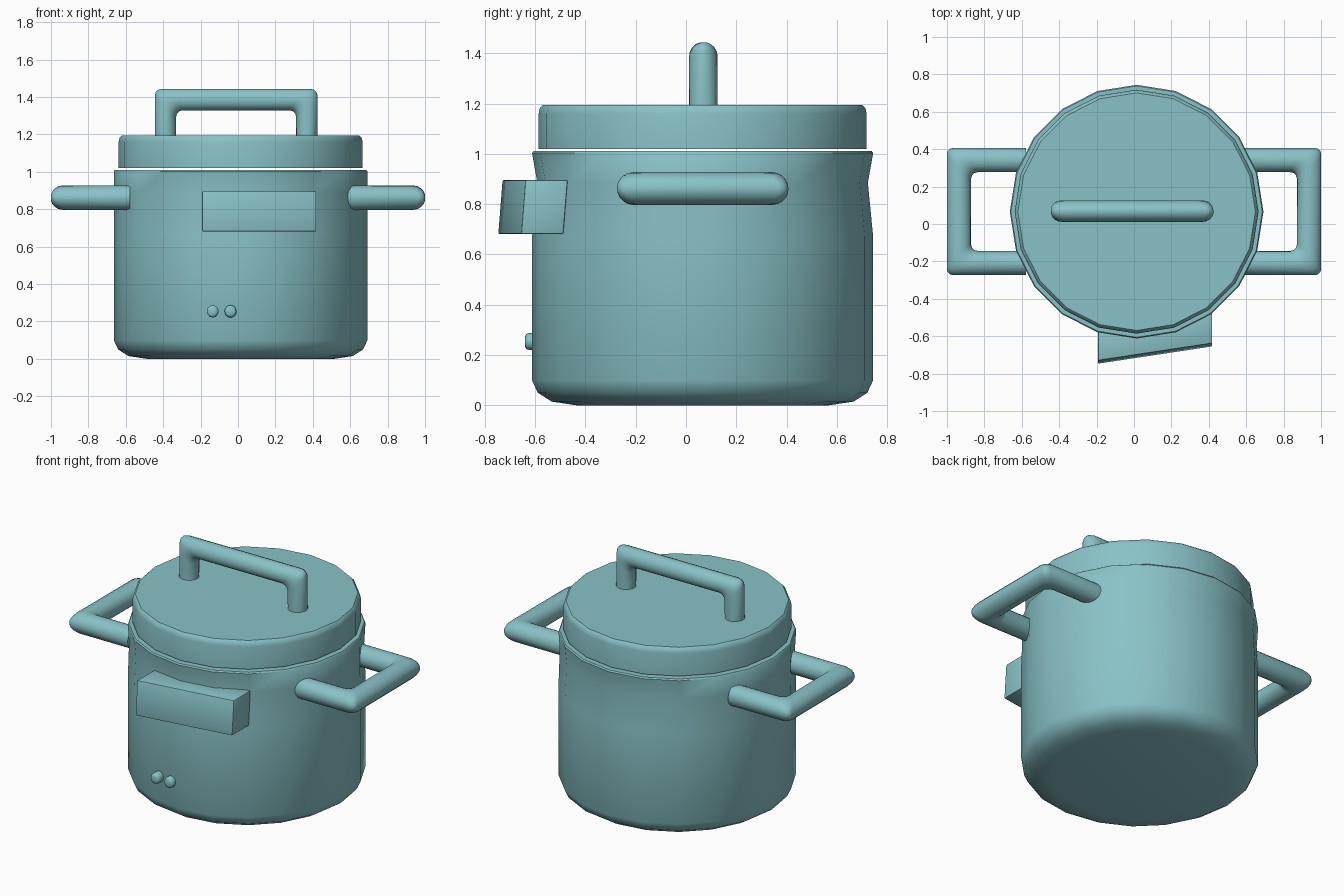
import bpy, bmesh
from math import sin, cos, pi, radians
from mathutils import Vector

if "Cube" in bpy.data.objects:
    bpy.data.objects.remove(bpy.data.objects["Cube"])

CX, CY = 0.014, 0.066
teal = bpy.data.materials.new("teal")
teal.diffuse_color = (0.25, 0.54, 0.57, 1)
teal.use_nodes = True
teal.node_tree.nodes["Principled BSDF"].inputs["Base Color"].default_value = teal.diffuse_color


def finish(name, bm, angle=40):
    bmesh.ops.recalc_face_normals(bm, faces=bm.faces)
    me = bpy.data.meshes.new(name)
    bm.to_mesh(me)
    bm.free()
    me.materials.append(teal)
    ob = bpy.data.objects.new(name, me)
    bpy.context.collection.objects.link(ob)
    bpy.ops.object.select_all(action='DESELECT')
    ob.select_set(True)
    bpy.context.view_layer.objects.active = ob
    bpy.ops.object.shade_smooth_by_angle(angle=radians(angle))
    return ob


def loft(bm, rings):
    """Skin closed rings of points and cap both ends; return the ring vertices."""
    vs = [[bm.verts.new(p) for p in r] for r in rings]
    n = len(vs[0])
    for a, b in zip(vs, vs[1:]):
        for i in range(n):
            j = (i + 1) % n
            bm.faces.new((a[i], a[j], b[j], b[i]))
    bm.faces.new(vs[0])
    bm.faces.new(vs[-1])
    return vs


def turned(name, profile, sides=20):
    """Profile entries: x radius, y radius, height."""
    bm = bmesh.new()
    loft(bm, [[(CX + rx * cos(2 * pi * i / sides), CY + ry * sin(2 * pi * i / sides), z)
               for i in range(sides)] for rx, ry, z in profile])
    return finish(name, bm)


def tube(name, corners, normal, r, soften=0.035, sides=20):
    """Round bar along a planar path, mitred corners softened by a bevel."""
    path = [Vector(c) for c in corners]
    nrm = Vector(normal)
    rings = []
    for k, p in enumerate(path):
        d0 = (p - path[k - 1]).normalized() if k else (path[1] - p).normalized()
        d1 = (path[k + 1] - p).normalized() if k < len(path) - 1 else d0
        t = (d0 + d1).normalized()
        side = nrm.cross(t) / t.dot(d0)
        rings.append([p + side * r * cos(2 * pi * i / sides) + nrm * r * sin(2 * pi * i / sides)
                      for i in range(sides)])
    bm = bmesh.new()
    vs = loft(bm, rings)
    edges = [bm.edges.get((ring[i - 1], ring[i])) for ring in vs[1:-1] for i in range(sides)]
    bmesh.ops.bevel(bm, geom=edges, offset=soften, offset_type='OFFSET', segments=3,
                    profile=0.5, affect='EDGES')
    return finish(name, bm, 50)


# Pot body with rounded base and slight waist below the rim, front and back
turned("pot_body", [(0.50, 0.50, 0), (0.60, 0.60, 0.015), (0.655, 0.655, 0.05),
                    (0.678, 0.678, 0.1), (0.678, 0.678, 0.67), (0.678, 0.657, 0.885),
                    (0.678, 0.678, 1.003), (0.672, 0.672, 1.011)])

# Lid
turned("lid", [(0.652, 0.652, 1.02), (0.652, 0.652, 1.16),
               (0.647, 0.647, 1.182), (0.635, 0.635, 1.194)])

# Lid handle
tube("lid_handle", [(-0.388, 0.069, 1.18), (-0.388, 0.069, 1.386),
                    (0.368, 0.069, 1.386), (0.368, 0.069, 1.18)], (0, 1, 0), 0.057)

# Side handles
for s, label in ((1, "right"), (-1, "left")):
    tube(label + "_side_handle",
         [(s * 0.577, -0.209, 0.862), (s * 0.936, -0.209, 0.862),
          (s * 0.936, 0.342, 0.862), (s * 0.577, 0.342, 0.862)], (0, 0, 1), 0.065)

# Control panel, turned and leaning back a little, edges barely rounded
bm = bmesh.new()
loft(bm, [[(-0.192, -0.747 + dy, z), (0.418, -0.655 + dy, z),
           (0.418, -0.487 + dy, z), (-0.192, -0.57 + dy, z)]
          for z, dy in ((0.681, 0), (0.896, 0.017))])
bmesh.ops.bevel(bm, geom=bm.edges[:], offset=0.006, segments=2, profile=0.5, affect='EDGES')
finish("control_panel", bm, 30)

# Two small domed buttons
for n, x in enumerate((-0.135, -0.04)):
    bm = bmesh.new()
    loft(bm, [[(x + r * cos(2 * pi * i / 12), y, 0.254 + 1.05 * r * sin(2 * pi * i / 12))
               for i in range(12)]
              for r, y in ((0.032, -0.58), (0.032, -0.625), (0.028, -0.635), (0.018, -0.64))])
    finish("button_%d" % (n + 1), bm, 60)
